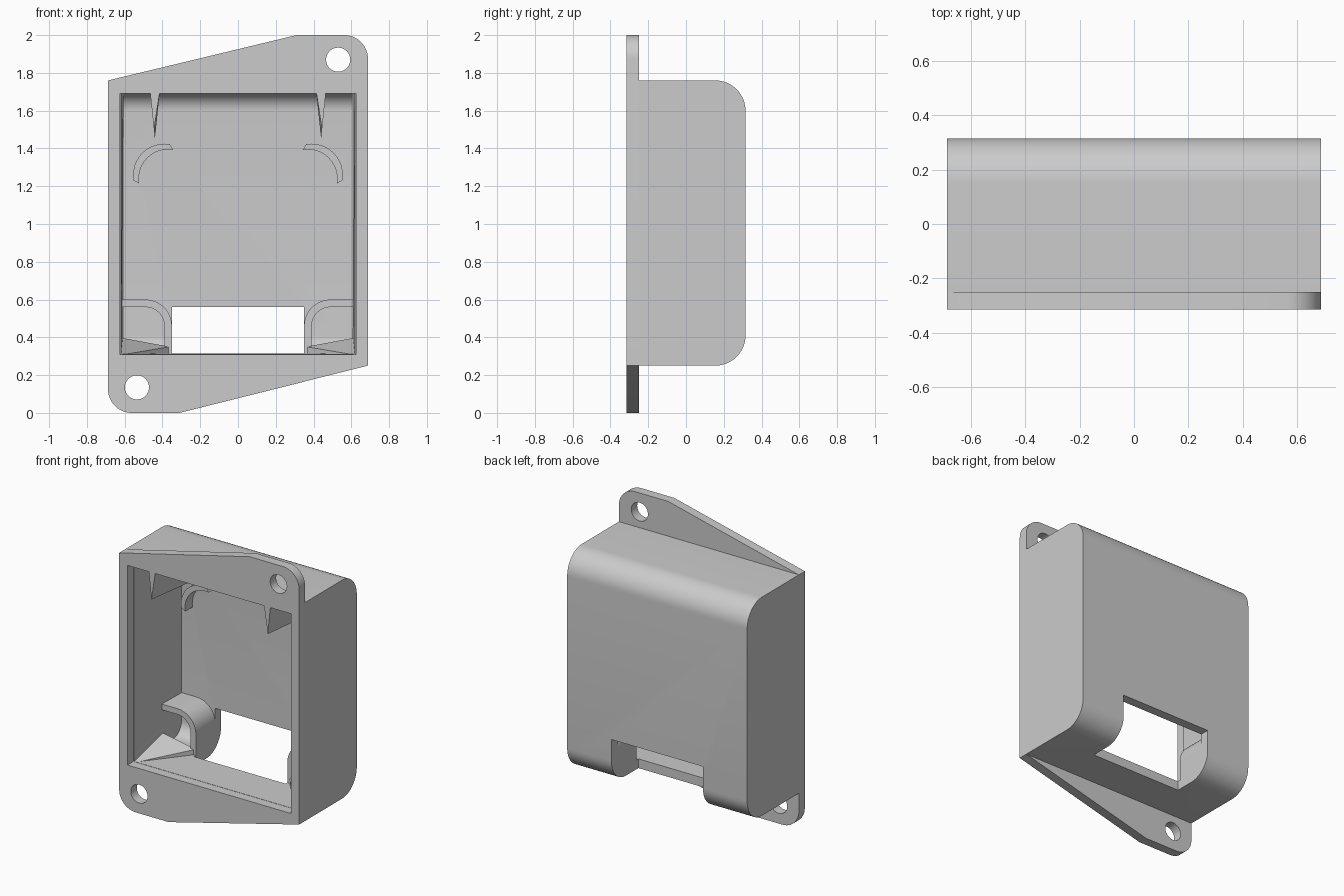
import bpy, bmesh, math
from mathutils import Vector

cube = bpy.data.objects.get("Cube")
if cube:
    bpy.data.objects.remove(cube, do_unlink=True)

grey = bpy.data.materials.new("plain_grey")
grey.use_nodes = True
colour = (0.6, 0.6, 0.6, 1)
grey.diffuse_color = colour
grey.node_tree.nodes["Principled BSDF"].inputs["Base Color"].default_value = colour


def finish(name, bm):
    bmesh.ops.recalc_face_normals(bm, faces=bm.faces)
    mesh = bpy.data.meshes.new(name)
    bm.to_mesh(mesh)
    bm.free()
    mesh.materials.append(grey)
    ob = bpy.data.objects.new(name, mesh)
    bpy.context.collection.objects.link(ob)
    return ob


def prism(name, outline, axis, start, end):
    """Extrude a 2D outline: axis 'x' takes (y, z) points, 'y' takes (x, z)."""
    bm = bmesh.new()
    if axis == "x":
        verts = [bm.verts.new((start, a, b)) for a, b in outline]
        move = Vector((end - start, 0, 0))
    else:
        verts = [bm.verts.new((a, start, b)) for a, b in outline]
        move = Vector((0, end - start, 0))
    face = bm.faces.new(verts)
    new = bmesh.ops.extrude_face_region(bm, geom=[face], use_keep_orig=True)["geom"]
    bmesh.ops.translate(bm, verts=[v for v in new if isinstance(v, bmesh.types.BMVert)], vec=move)
    return finish(name, bm)


def hull(name, points):
    bm = bmesh.new()
    for p in points:
        bm.verts.new(p)
    bmesh.ops.convex_hull(bm, input=bm.verts)
    return finish(name, bm)


def arc(cx, cz, r, a0, a1, steps=12):
    angles = [math.radians(a0 + (a1 - a0) * i / steps) for i in range(steps + 1)]
    return [(cx + r * math.cos(a), cz + r * math.sin(a)) for a in angles]


def rect(x0, x1, z0, z1):
    return [(x0, z0), (x1, z0), (x1, z1), (x0, z1)]


def cut(target, *cutters):
    for c in cutters:
        c.hide_render = True
        mod = target.modifiers.new("cut", "BOOLEAN")
        mod.operation, mod.solver, mod.object = "DIFFERENCE", "EXACT", c
    graph = bpy.context.evaluated_depsgraph_get()
    mesh = bpy.data.meshes.new_from_object(target.evaluated_get(graph))
    target.modifiers.clear()
    target.data = mesh
    for c in cutters:
        bpy.data.objects.remove(c, do_unlink=True)


def smooth(ob):
    bpy.ops.object.select_all(action="DESELECT")
    ob.select_set(True)
    bpy.context.view_layer.objects.active = ob
    bpy.ops.object.shade_smooth_by_angle(angle=math.radians(30))


def rounded_back(front, bottom, top, radius):
    return ([(front, bottom)] + arc(0.155, 0.41, radius, -90, 0)
            + arc(0.155, 1.6, radius, 0, 90) + [(front, top)])


W, FRONT, STEP = 0.688, -0.315, -0.25

# Hollow housing with rounded rear edges and a cable notch
housing = prism("housing", rounded_back(STEP, 0.25, 1.76, 0.16), "x", -W, W)
cavity = prism("cavity_cutter", rounded_back(-0.45, 0.31, 1.69, 0.095), "x", -0.625, 0.625)
for v in cavity.data.vertices:
    if v.co.y > 0:
        v.co.x *= 0.97
notch = prism("notch_cutter", rect(-0.35, 0.35, 0.2, 0.56), "y", 0.02, 0.5)
cut(housing, cavity, notch)
smooth(housing)

# Front flange with two diagonal screw ears
outline = ([(-W, 1.76), (0.31, 2.0)] + arc(W - 0.125, 1.875, 0.125, 90, 0)
           + [(W, 0.25), (-0.31, 0.0)] + arc(0.125 - W, 0.125, 0.125, 270, 180))
flange = prism("mounting_flange", outline, "y", FRONT, STEP)
window = prism("window_cutter", rect(-0.625, 0.625, 0.31, 1.69), "y", -0.5, 0)
holes = [prism("hole_cutter", arc(x, z, 0.064, 0, 345, 23), "y", -0.5, 0)
         for x, z in ((0.53, 1.87), (-0.535, 0.135))]
cut(flange, window, *holes)
smooth(flange)

for side, s in (("left", 1), ("right", -1)):
    # Curved wall around each lower rear corner
    outer = [(0.63, 0.6)] + arc(0.49, 0.46, 0.14, 90, 180) + [(0.35, 0.305)]
    inner = [(0.39, 0.305)] + arc(0.49, 0.46, 0.1, 180, 90) + [(0.63, 0.56)]
    wall = prism(side + "_lower_corner_wall", [(s * x, z) for x, z in outer + inner],
                 "y", 0.04, 0.25)
    smooth(wall)

    # Low sloping gusset on the floor
    hull(side + "_floor_gusset", [(s * x, y, z) for x, y, z in (
        (0.63, -0.28, 0.305), (0.36, 0.05, 0.305), (0.36, 0.05, 0.35),
        (0.63, 0.05, 0.4), (0.63, 0.06, 0.305))])

    # Thin crescent rib in each upper rear corner
    crescent = arc(0.39, 1.26, 0.165, 100, -10) + arc(0.37, 1.24, 0.155, -10, 100)
    rib = prism(side + "_upper_crescent", [(s * x, z) for x, z in crescent],
                "y", 0.17, 0.26)
    smooth(rib)

    # Tapered rib hanging from the ceiling
    hull(side + "_ceiling_rib", [(s * x, y, z) for x, y, z in (
        (0.415, -0.31, 1.695), (0.465, -0.31, 1.695), (0.445, -0.31, 1.5),
        (0.415, 0.2, 1.695), (0.465, 0.2, 1.695), (0.44, 0.25, 1.45))])
